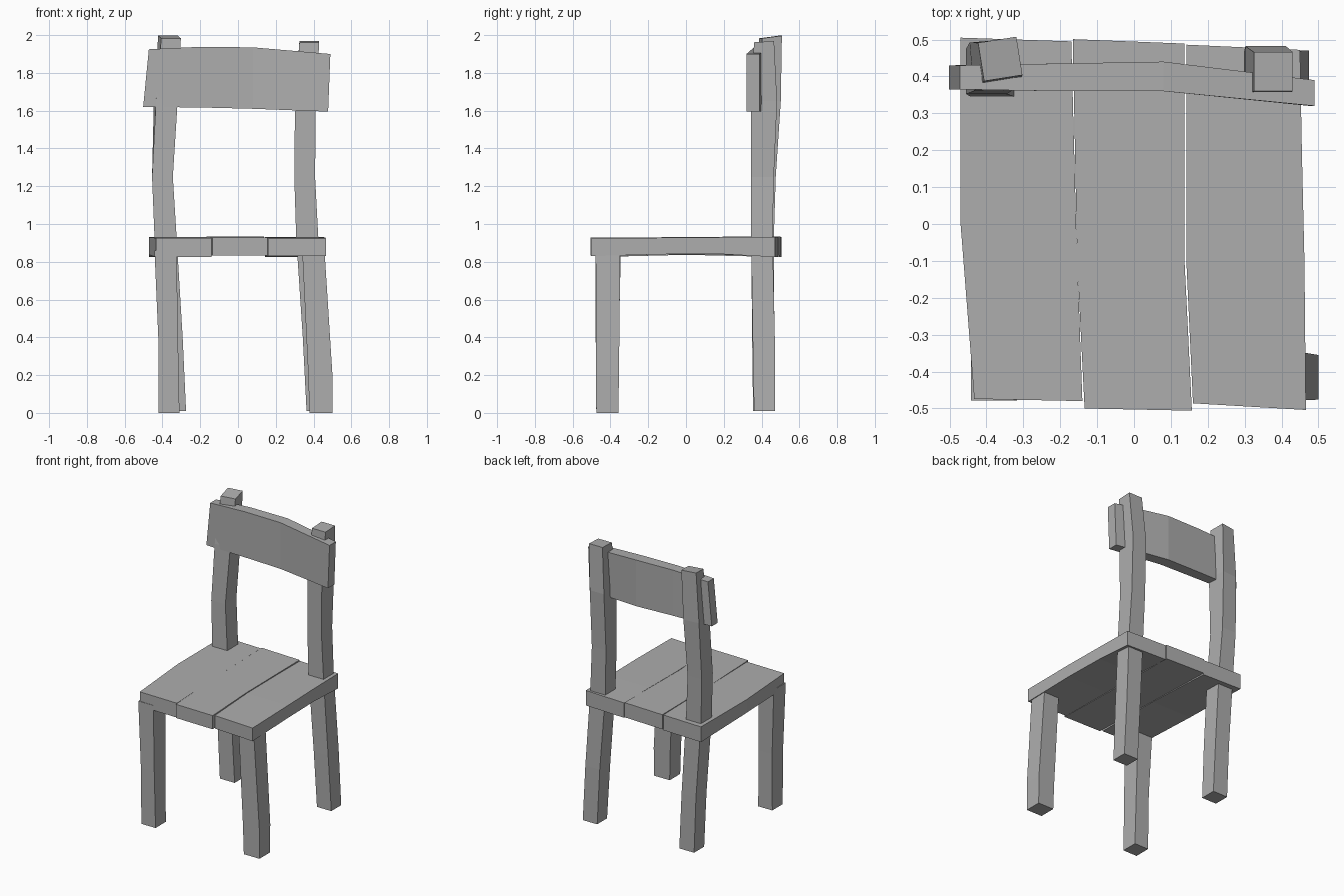
import bpy
import bmesh
from math import cos, sin, radians

cube = bpy.data.objects.get("Cube")
if cube:
    bpy.data.objects.remove(cube, do_unlink=True)

grey = bpy.data.materials.new("grey_wood")
grey.use_nodes = True
colour = (0.42, 0.42, 0.42, 1)
grey.diffuse_color = colour
grey.node_tree.nodes["Principled BSDF"].inputs["Base Color"].default_value = colour

# Cross-section axes (a, b) and length axis for each kind of timber
AXES = {"x": (1, 2, 0), "y": (2, 0, 1), "z": (0, 1, 2)}


def timber(name, axis, sections):
    """Hand-cut beam through sections (t, a0, a1, b0, b1, lean, twist)."""
    ia, ib, it = AXES[axis]
    bm = bmesh.new()
    rings = []
    for t, a0, a1, b0, b1, *extra in sections:
        lean, twist = (extra + [0, 0])[:2]
        ca, cb = (a0 + a1) / 2, (b0 + b1) / 2
        c, s = cos(radians(twist)), sin(radians(twist))
        ring = []
        for a, b, side in ((a0, b0, -1), (a1, b0, -1), (a1, b1, 1), (a0, b1, 1)):
            co = [0, 0, 0]
            co[ia] = ca + (a - ca) * c - (b - cb) * s
            co[ib] = cb + (a - ca) * s + (b - cb) * c
            co[it] = t + lean * side
            ring.append(bm.verts.new(co))
        rings.append(ring)
    for low, high in zip(rings, rings[1:]):
        for i in range(4):
            j = (i + 1) % 4
            bm.faces.new((low[i], low[j], high[j], high[i]))
    bm.faces.new(rings[0][::-1])
    bm.faces.new(rings[-1])
    bmesh.ops.recalc_face_normals(bm, faces=bm.faces)
    mesh = bpy.data.meshes.new(name)
    bm.to_mesh(mesh)
    bm.free()
    mesh.materials.append(grey)
    obj = bpy.data.objects.new(name, mesh)
    bpy.context.collection.objects.link(obj)
    return obj


# Seat planks, running front to back
timber("seat_plank_right", "y", [
    (-.477, .825, .926, -.433, -.14, -.003),
    (0, .837, .93, -.47, -.157),
    (.5, .825, .932, -.47, -.17, -.005)])
timber("seat_plank_middle", "y", [
    (-.503, .832, .928, -.134, .157, -.003),
    (-.1, .84, .93, -.154, .137),
    (.495, .832, .935, -.166, .137, -.006)])
timber("seat_plank_left", "y", [
    (-.495, .83, .922, .16, .466, -.009),
    (-.1, .84, .928, .142, .462),
    (.2, .84, .93, .142, .455),
    (.479, .825, .93, .142, .45, -.007)])

# Front legs, tucked into the seat
timber("front_leg_right", "z", [
    (0, -.42, -.31, -.475, -.36),
    (.4, -.422, -.318, -.478, -.355),
    (.86, -.442, -.325, -.478, -.345)])
timber("front_leg_left", "z", [
    (0, .378, .5, -.475, -.358),
    (.2, .372, .5, -.476, -.355),
    (.86, .34, .458, -.478, -.348)])

# Back legs rise through the seat as posts
timber("back_post_right", "z", [
    (.01, -.39, -.275, .355, .467),
    (.4, -.405, -.293, .35, .468),
    (.93, -.442, -.325, .345, .465),
    (1.25, -.455, -.345, .352, .475),
    (1.65, -.44, -.325, .365, .497, 0, 5),
    (1.99, -.415, -.31, .395, .5, .007, 9)])
timber("back_post_left", "z", [
    (.01, .363, .475, .36, .47),
    (.4, .343, .455, .353, .47),
    (.93, .308, .425, .345, .458),
    (1.25, .298, .408, .345, .465),
    (1.65, .302, .412, .345, .482),
    (1.965, .325, .43, .36, .466, .003)])

# Bowed backrest board
timber("backrest", "x", [
    (-.487, .365, .43, 1.62, 1.925, .015),
    (-.2, .36, .435, 1.617, 1.938),
    (.08, .36, .44, 1.61, 1.935),
    (.483, .32, .39, 1.595, 1.9, .006)])
